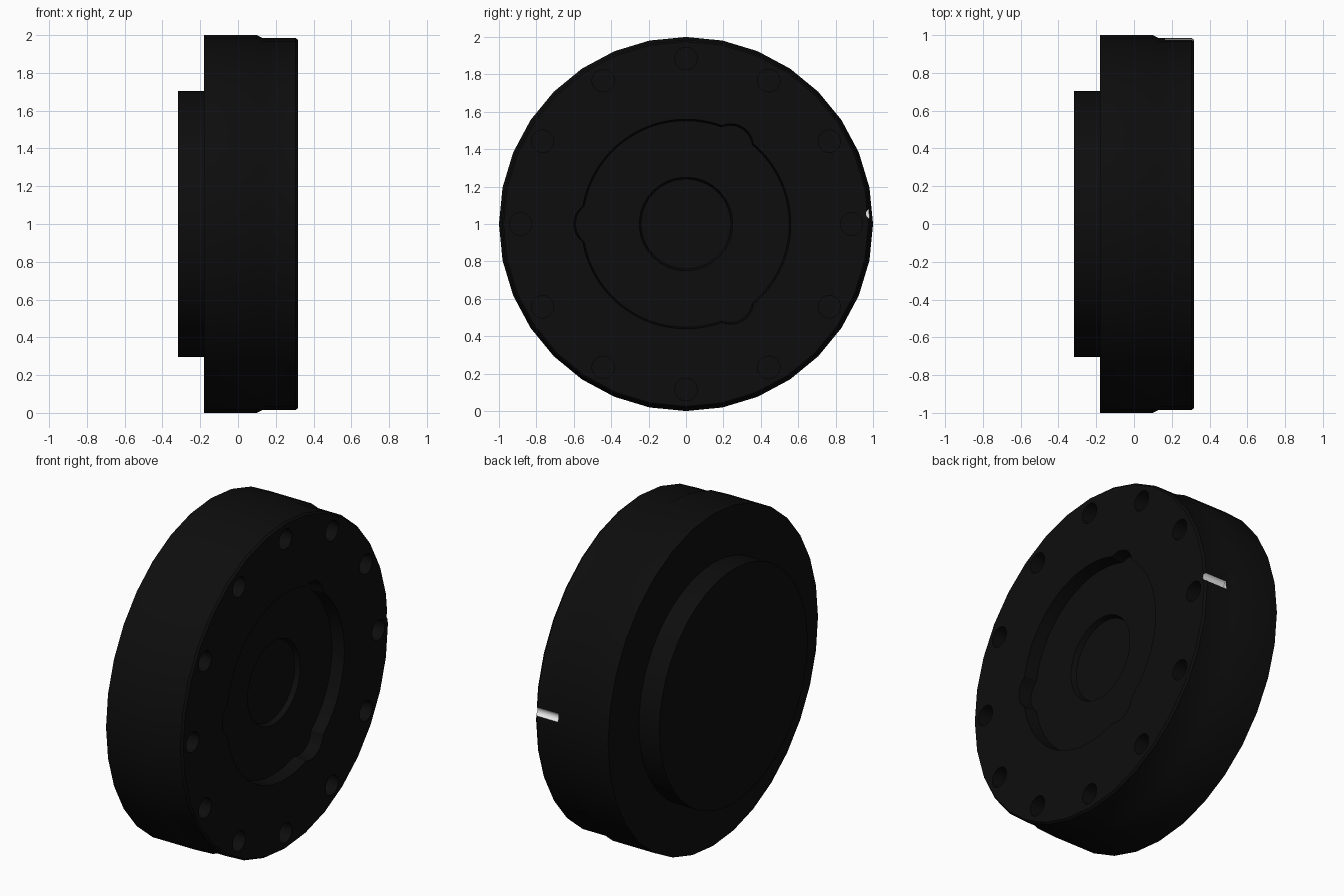
import bpy, bmesh
from math import cos, sin, tau, pi, sqrt

if "Cube" in bpy.data.objects:
    bpy.data.objects.remove(bpy.data.objects["Cube"], do_unlink=True)


def material(name, value):
    m = bpy.data.materials.new(name)
    m.use_nodes = True
    color = (value, value, value, 1)
    m.diffuse_color = color
    m.node_tree.nodes["Principled BSDF"].inputs["Base Color"].default_value = color
    return m


MATERIALS = [material("black", 0.004), material("white", 0.85)]


def loft(bm, rings, sides, y=0, z=1, shape=lambda a: 1.0, mat=0):
    """Closed solid along x through (x, radius) rings around the point y, z."""
    loops = []
    for x, r in rings:
        loop = []
        for i in range(sides):
            a = tau * i / sides
            d = r * shape(a)
            loop.append(bm.verts.new((x, y + d * cos(a), z + d * sin(a))))
        loops.append(loop)
    faces = [bm.faces.new(loops[0]), bm.faces.new(loops[-1])]
    for p, q in zip(loops, loops[1:]):
        for i in range(sides):
            j = (i + 1) % sides
            faces.append(bm.faces.new((p[i], p[j], q[j], q[i])))
    for f in faces:
        f.material_index = mat


def finish(bm, name):
    bmesh.ops.recalc_face_normals(bm, faces=bm.faces)
    mesh = bpy.data.meshes.new(name)
    bm.to_mesh(mesh)
    bm.free()
    for m in MATERIALS:
        mesh.materials.append(m)
    ob = bpy.data.objects.new(name, mesh)
    bpy.context.collection.objects.link(ob)
    return ob


def solid(name, rings, sides, **kw):
    bm = bmesh.new()
    loft(bm, rings, sides, **kw)
    return finish(bm, name)


def lobed(a):
    """Unit circle with three rounded lobes, as a distance factor."""
    base, centre, lobe = 0.56, 0.48, 0.12
    best = base
    for k in range(3):
        t = a - pi - k * tau / 3
        under = lobe ** 2 - (centre * sin(t)) ** 2
        if cos(t) > 0 and under > 0:
            best = max(best, centre * cos(t) + sqrt(under))
    return best


# Main disc with a stepped, bevelled rim
FRONT = 0.317
disc = solid("disc_body", [(-0.18, 1), (0.10, 1), (0.13, 0.985),
                           (FRONT - 0.012, 0.985), (FRONT, 0.975)], 32)

# Raised round hub on the opposite side
hub = solid("rear_hub", [(-FRONT, 0.705), (-0.17, 0.705)], 64)

# Cutters: lobed recess, centre pocket, bolt holes and rim groove
cutters = [
    solid("recess_cutter", [(0.24, 0.985), (FRONT, 1), (0.4, 1)], 180, shape=lobed),
    solid("pocket_cutter", [(0.21, 0.24), (0.24, 0.25), (0.4, 0.25)], 64),
]
bm = bmesh.new()
for i in range(12):
    a = tau * i / 12
    loft(bm, [(0.2, 0.06), (0.4, 0.06)], 24,
         y=0.885 * cos(a), z=1 + 0.885 * sin(a))
cutters.append(finish(bm, "bolt_hole_cutter"))
cutters.append(solid("groove_cutter", [(0.165, 0.028), (0.4, 0.028)], 24,
                     y=0.99, z=1.055, mat=1))

for c in cutters:
    mod = disc.modifiers.new(c.name, "BOOLEAN")
    mod.operation = "DIFFERENCE"
    mod.solver = "EXACT"
    mod.object = c

# Bake the cuts and drop the cutters
graph = bpy.context.evaluated_depsgraph_get()
baked = bpy.data.meshes.new_from_object(disc.evaluated_get(graph))
disc.modifiers.clear()
disc.data = baked
for c in cutters:
    bpy.data.objects.remove(c, do_unlink=True)

# Smooth round surfaces, keep the edges crisp
bpy.ops.object.select_all(action="DESELECT")
for ob in (disc, hub):
    ob.select_set(True)
bpy.context.view_layer.objects.active = disc
bpy.ops.object.shade_smooth_by_angle(angle=0.5)
